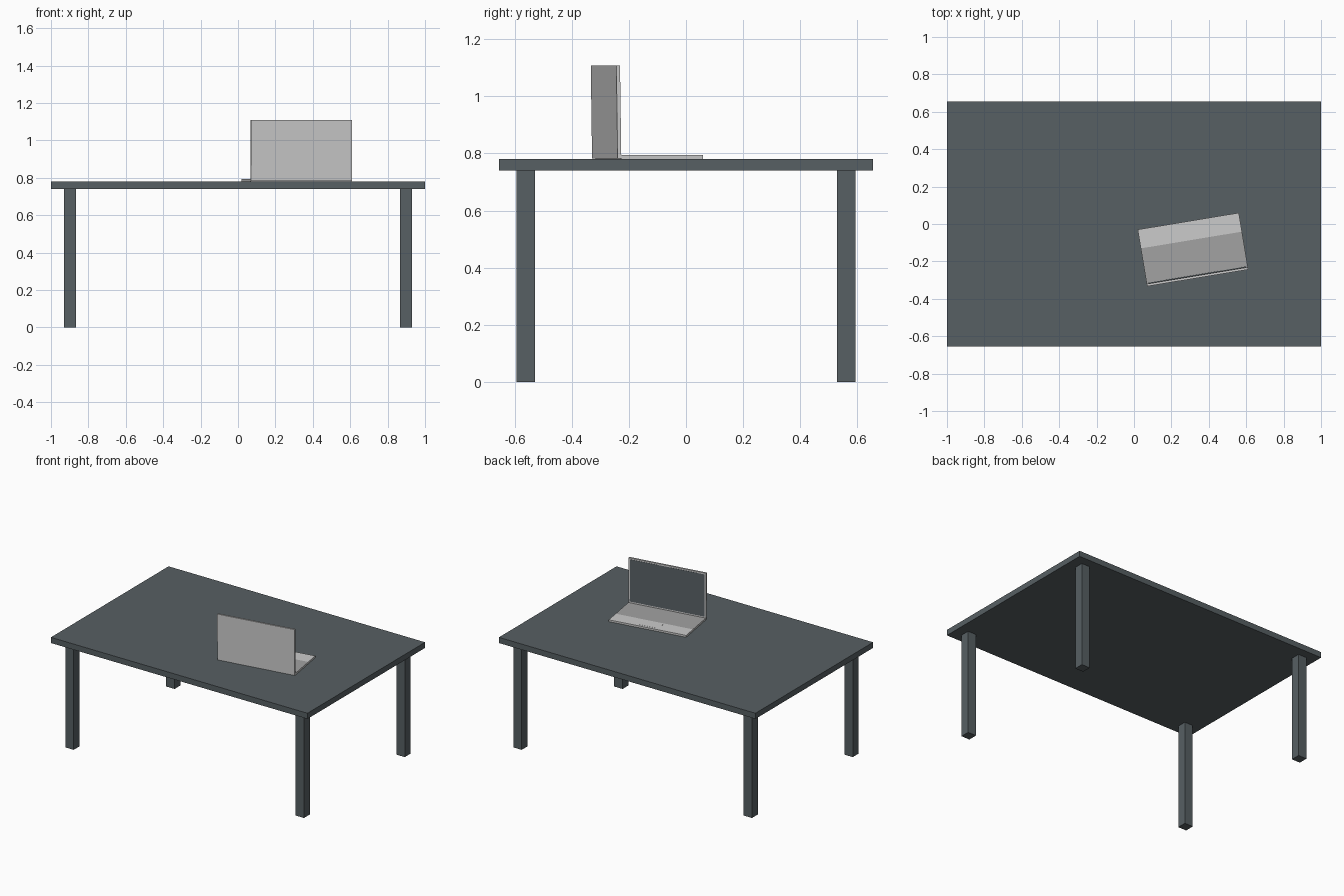
import bpy, bmesh, math
from mathutils import Matrix, Vector

if "Cube" in bpy.data.objects:
    bpy.data.objects.remove(bpy.data.objects["Cube"])


def material(name, rgb):
    m = bpy.data.materials.new(name)
    m.diffuse_color = (*rgb, 1)
    m.use_nodes = True
    m.node_tree.nodes["Principled BSDF"].inputs["Base Color"].default_value = m.diffuse_color
    return m


SLATE = material("dark slate", (0.095, 0.115, 0.125))
SILVER = material("light silver", (0.60, 0.60, 0.60))
GREY = material("keyboard grey", (0.36, 0.36, 0.36))


def box(name, lo, hi, mat, matrix=None):
    """Axis-aligned box from corner lo to corner hi, then moved by matrix."""
    lo, hi = Vector(lo), Vector(hi)
    bm = bmesh.new()
    bmesh.ops.create_cube(bm, size=1)
    for v in bm.verts:
        v.co = Vector([c * s for c, s in zip(v.co, hi - lo)]) + (lo + hi) / 2
    me = bpy.data.meshes.new(name)
    bm.to_mesh(me)
    bm.free()
    me.materials.append(mat)
    ob = bpy.data.objects.new(name, me)
    bpy.context.collection.objects.link(ob)
    if matrix:
        ob.matrix_world = matrix
    return ob


# Table
box("table_top", (-1, -0.655, 0.74), (1, 0.655, 0.78), SLATE)
for sx, xn in ((-1, "left"), (1, "right")):
    for sy, yn in ((-1, "front"), (1, "back")):
        x, y = sx * 0.8975, sy * 0.5615
        box(f"{yn}_{xn}_leg", (x - 0.0325, y - 0.0325, 0),
            (x + 0.0325, y + 0.0325, 0.74), SLATE)

# Laptop frame: turned on the table, screen facing the back
W, D = 0.274, 0.152
laptop = Matrix.Translation((0.315, -0.135, 0.78)) @ Matrix.Rotation(math.radians(9.4), 4, 'Z')

# Laptop base, its top split into keyboard field and palm rest
base = box("laptop_base", (-W, -D + 0.014, 0.001), (W, D, 0.014), SILVER, laptop)
base.data.materials.append(GREY)
bm = bmesh.new()
bm.from_mesh(base.data)
bmesh.ops.bisect_plane(bm, geom=bm.verts[:] + bm.edges[:] + bm.faces[:],
                       plane_co=(0, 0.05, 0), plane_no=(0, 1, 0))
bm.normal_update()
for f in bm.faces:
    if f.normal.z > 0.9 and f.calc_center_median().y < 0.05:
        f.material_index = 1
bm.to_mesh(base.data)
bm.free()
box("touchpad", (-0.07, 0.06, 0.0135), (0.07, 0.135, 0.0146), SILVER, laptop)

# Lid, leaning back very slightly, with its screen panel
lid = laptop @ Matrix.Translation((0, -D + 0.014, 0.003)) @ Matrix.Rotation(math.radians(0.8), 4, 'X')
box("laptop_lid", (-W, -0.013, 0), (W, 0, 0.325), SILVER, lid)
box("screen", (-W + 0.01, -0.002, 0.02), (W - 0.01, 0.001, 0.315), SLATE, lid)
